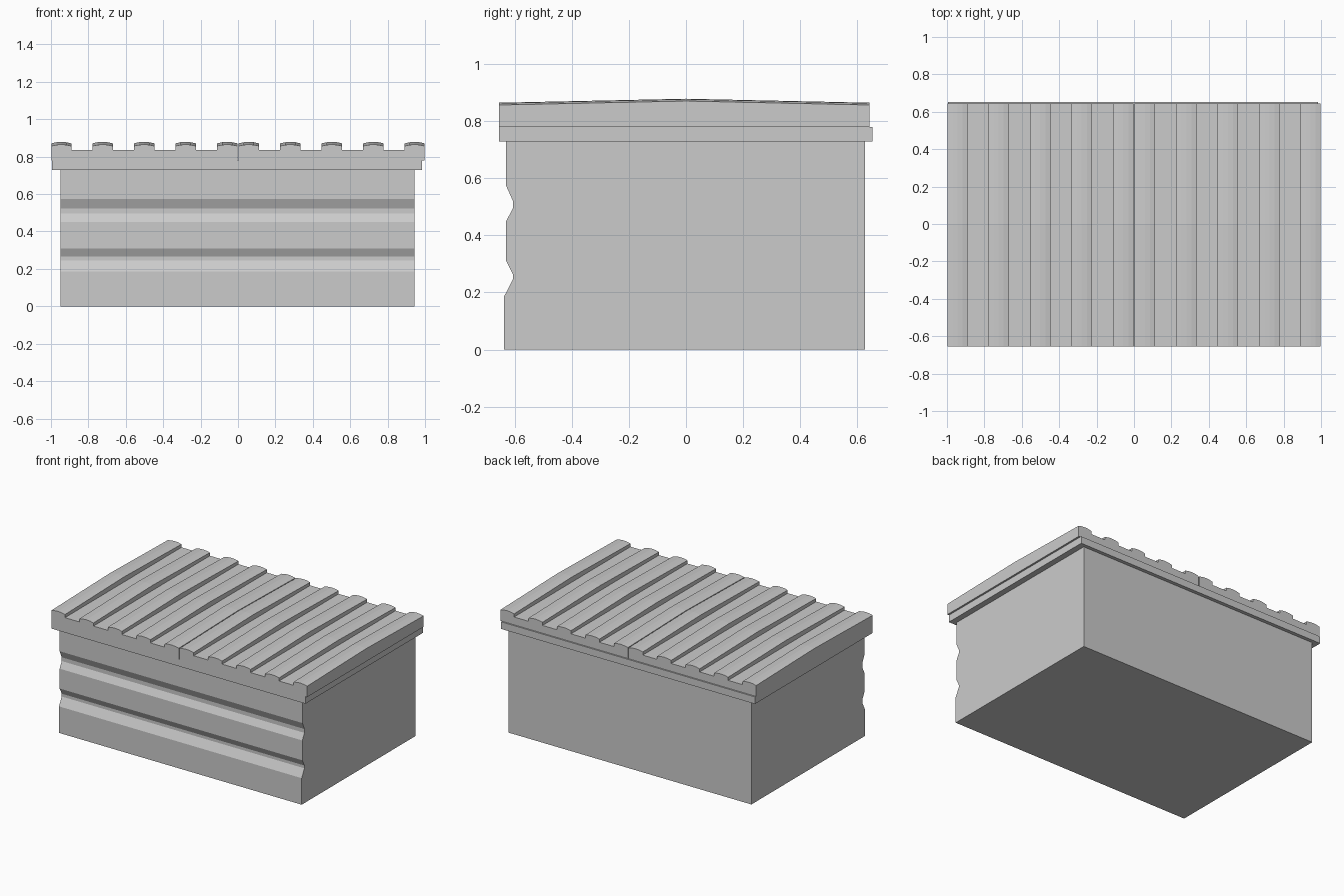
import bpy, bmesh

if "Cube" in bpy.data.objects:
    bpy.data.objects.remove(bpy.data.objects["Cube"])


def loft(name, rings):
    """Solid from matching closed cross-sections, capped at both ends."""
    bm = bmesh.new()
    loops = [[bm.verts.new(p) for p in ring] for ring in rings]
    n = len(loops[0])
    for a, b in zip(loops, loops[1:]):
        for i in range(n):
            j = (i + 1) % n
            bm.faces.new((a[i], a[j], b[j], b[i]))
    bm.faces.new(loops[0])
    bm.faces.new(loops[-1])
    bmesh.ops.recalc_face_normals(bm, faces=bm.faces)
    mesh = bpy.data.meshes.new(name)
    bm.to_mesh(mesh)
    bm.free()
    obj = bpy.data.objects.new(name, mesh)
    bpy.context.collection.objects.link(obj)
    return obj


# Box body: side profile with two grooves along the front
side = [(0.628, 0), (0.628, 0.73), (-0.63, 0.73),
        (-0.63, 0.573), (-0.607, 0.522), (-0.607, 0.495), (-0.63, 0.45),
        (-0.63, 0.31), (-0.607, 0.265), (-0.607, 0.245), (-0.637, 0.187),
        (-0.637, 0)]
loft("box_body", [[(x, y, z) for y, z in side] for x in (-0.95, 0.943)])

# Flat rim under the lid
rim = [(-0.655, 0.73), (0.653, 0.73), (0.653, 0.78), (-0.655, 0.78)]
loft("lid_rim", [[(x, y, z) for y, z in rim] for x in (-0.995, 0.985)])

# Ribbed lid panel: crowned ribs rising to the middle, level valleys between
GAP, VALLEY = 0.003, 0.835
PITCH, WIDTH = 0.222, 0.110
CROWN = [(0, 0.0), (0.25, 0.006), (0.5, 0.008), (0.75, 0.006), (1, 0.0)]


def lid_section(y, rib_z):
    pts = [(GAP, y, 0.78)]
    for k in range(5):
        x0 = GAP + k * PITCH
        x1 = 0.998 if k == 4 else x0 + WIDTH
        if k > 0:
            pts.append((x0, y, VALLEY))
        pts += [(x0 + (x1 - x0) * t, y, rib_z + dz) for t, dz in CROWN]
        if k < 4:
            pts.append((x1, y, VALLEY))
    pts.append((0.998, y, 0.78))
    return pts


panel = loft("ribbed_lid_panels", [lid_section(-0.655, 0.857),
                                   lid_section(0.0, 0.871),
                                   lid_section(0.643, 0.857)])
panel.modifiers.new("mirror", 'MIRROR')
